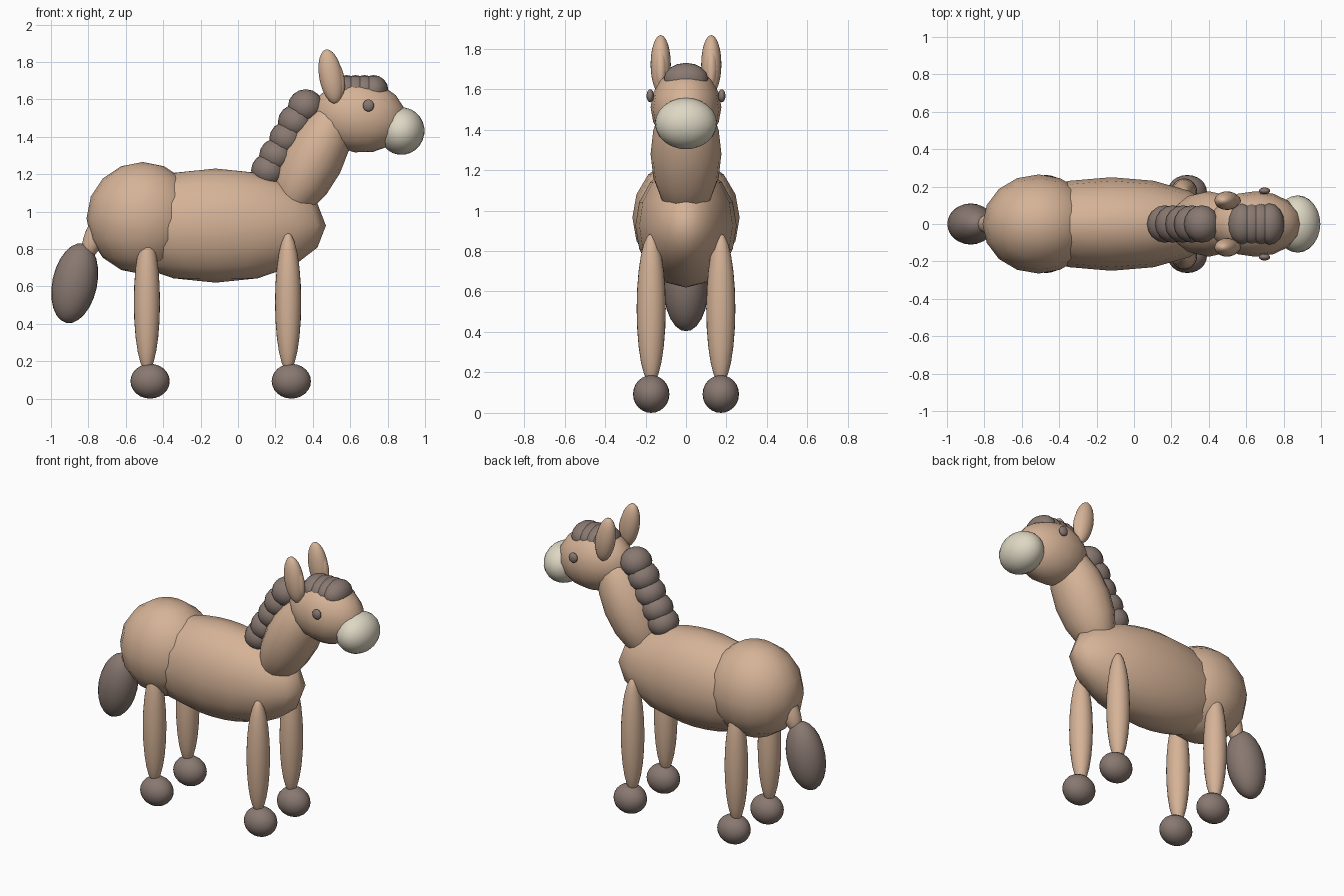
import bpy
from math import radians

cube = bpy.data.objects.get("Cube")
if cube:
    bpy.data.objects.remove(cube, do_unlink=True)


def material(name, rgb):
    mat = bpy.data.materials.new(name)
    mat.use_nodes = True
    mat.diffuse_color = (*rgb, 1)
    mat.node_tree.nodes["Principled BSDF"].inputs["Base Color"].default_value = (*rgb, 1)
    return mat


FUR = material("tan fur", (0.67, 0.45, 0.31))
DARK = material("grey brown hair", (0.25, 0.19, 0.165))
CREAM = material("cream muzzle", (0.73, 0.68, 0.55))


def ellipsoid(name, mat, centre, radii, tilt=0, segments=16):
    """Smooth scaled sphere; tilt in degrees leans its top towards +x."""
    bpy.ops.mesh.primitive_uv_sphere_add(
        segments=segments, ring_count=segments // 2, radius=1,
        location=centre, rotation=(0, radians(tilt), 0))
    obj = bpy.context.object
    obj.name = name
    obj.scale = radii
    bpy.ops.object.shade_smooth()
    obj.data.materials.append(mat)
    return obj


# Torso, neck and head
ellipsoid("body", FUR, (-0.12, 0, 0.925), (0.59, 0.25, 0.305))
ellipsoid("rump", FUR, (-0.51, 0, 0.965), (0.3, 0.265, 0.3))
ellipsoid("neck", FUR, (0.4, 0, 1.28), (0.163, 0.175, 0.345), 27)
ellipsoid("head", FUR, (0.65, 0, 1.51), (0.25, 0.175, 0.195), 8)
ellipsoid("muzzle", CREAM, (0.875, 0, 1.43), (0.122, 0.153, 0.127), 8, 24)

# Tail
ellipsoid("tail_base", FUR, (-0.765, 0, 0.87), (0.055, 0.055, 0.13), 22, 24)
ellipsoid("tail_hair", DARK, (-0.873, 0, 0.617), (0.12, 0.11, 0.217), 12, 24)

# Mane tufts up the back of the neck
mane = [(0.165, 1.22), (0.208, 1.3), (0.262, 1.39), (0.308, 1.48), (0.362, 1.562)]
for i, (x, z) in enumerate(mane):
    ellipsoid(f"mane_tuft_{i + 1}", DARK, (x, 0, z), (0.095, 0.1, 0.092))

# Forelock tufts along the crown
for i in range(4):
    ellipsoid(f"forelock_tuft_{i + 1}", DARK, (0.58 + 0.048 * i, 0, 1.648),
              (0.08, 0.11, 0.082))

# Paired parts: the front faces -y, but the head points to +x
for side, s in (("near", -1), ("far", 1)):
    ellipsoid(f"{side}_eye", DARK, (0.698, s * 0.177, 1.567), (0.03, 0.018, 0.032), 0, 24)
    ellipsoid(f"{side}_ear", FUR, (0.497, s * 0.125, 1.722), (0.063, 0.05, 0.147), -10, 24)
    ellipsoid(f"{side}_inner_ear", FUR, (0.527, s * 0.125, 1.71), (0.042, 0.032, 0.1), -10, 24)
    for place, x in (("head_end", 0.268), ("tail_end", -0.487)):
        ellipsoid(f"{side}_{place}_leg", FUR, (x, s * 0.172, 0.515), (0.07, 0.072, 0.372), 0, 24)
        ellipsoid(f"{side}_{place}_hoof", DARK, (x + 0.017, s * 0.172, 0.093),
                  (0.105, 0.09, 0.093), 0, 24)
